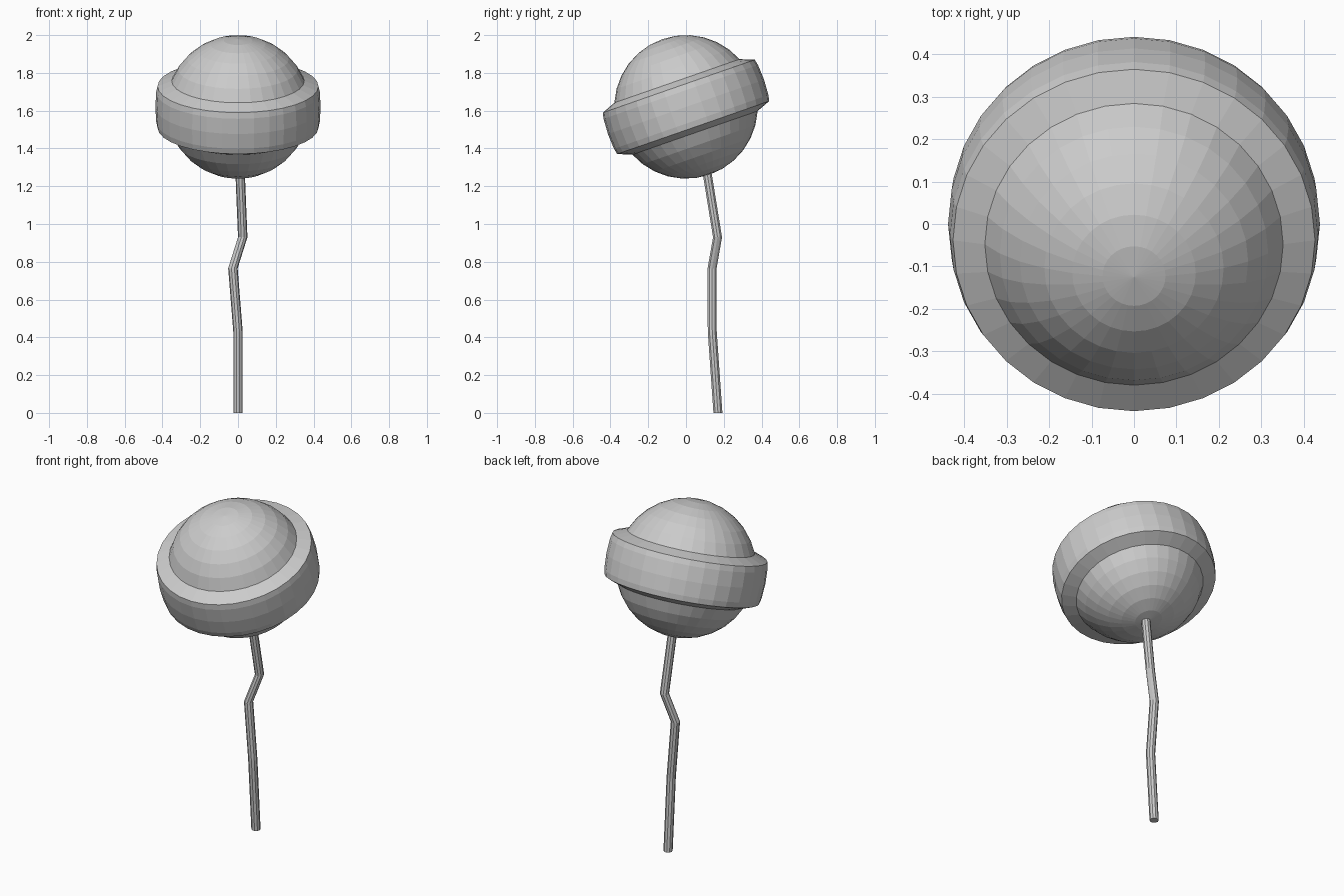
import bpy, bmesh
from math import sin, cos, pi, radians

if "Cube" in bpy.data.objects:
    bpy.data.objects.remove(bpy.data.objects["Cube"])


def skin_rings(name, rings, sides, bottom=None, top=None):
    """Skin a stack of circles (x, y, z, radius); close ends with a pole or a cap."""
    bm = bmesh.new()
    loops = [[bm.verts.new((x + r * cos(2 * pi * i / sides),
                            y + r * sin(2 * pi * i / sides), z))
              for i in range(sides)] for x, y, z, r in rings]
    for a, b in zip(loops, loops[1:]):
        for i in range(sides):
            j = (i + 1) % sides
            bm.faces.new((a[i], a[j], b[j], b[i]))
    for loop, pole in ((loops[0], bottom), (loops[-1], top)):
        if pole is None:
            bm.faces.new(loop)
        else:
            p = bm.verts.new((0, 0, pole))
            for i in range(sides):
                bm.faces.new((loop[i], loop[(i + 1) % sides], p))
    bmesh.ops.recalc_face_normals(bm, faces=bm.faces)
    mesh = bpy.data.meshes.new(name)
    bm.to_mesh(mesh)
    bm.free()
    obj = bpy.data.objects.new(name, mesh)
    bpy.context.collection.objects.link(obj)
    return obj


# Candy ball with its raised band: one turned profile, mirrored about the equator
R = 0.38
upper = [(0.433, 0.084), (0.426, 0.116)]
upper += [(R * cos(radians(a * 11.25)), R * sin(radians(a * 11.25))) for a in range(2, 8)]
profile = [(r, -z) for r, z in reversed(upper)] + [(0.4376, 0)] + upper
ball = skin_rings("candy_ball", [(0, 0, z, r) for r, z in profile], 32, -R, R)
ball.location = (0, 0, 1.62)
ball.rotation_euler = (radians(19.2), 0, 0)

# Crooked stick running up into the ball
path = [(0, 0.169, 0), (0, 0.139, 0.43), (-0.027, 0.138, 0.765),
        (0.025, 0.167, 0.93), (0.01, 0.107, 1.30)]
skin_rings("stick", [(x, y, z, 0.025) for x, y, z in path], 10)
